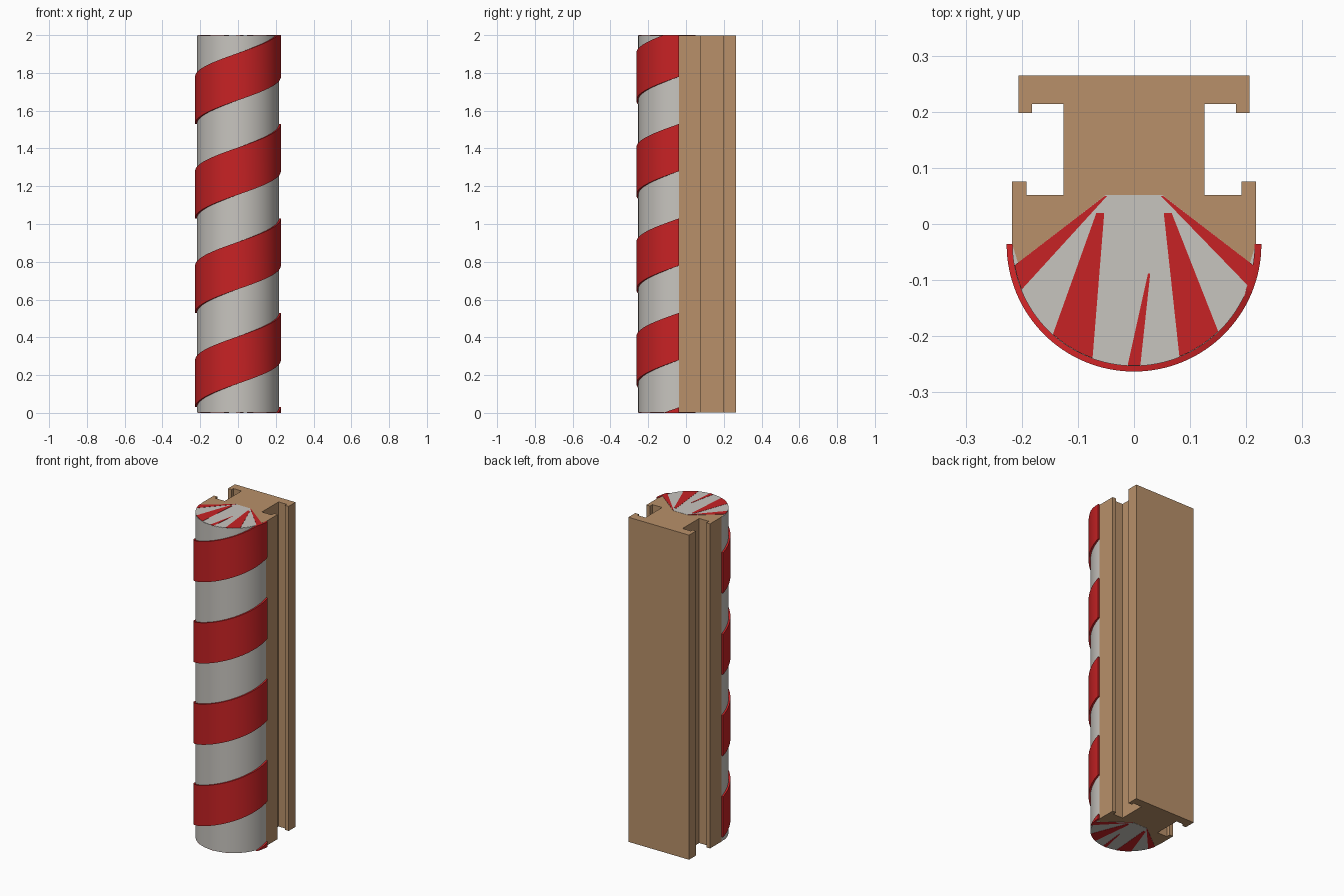
import bpy, bmesh, math
from mathutils import Vector

cube = bpy.data.objects.get("Cube")
if cube:
    bpy.data.objects.remove(cube, do_unlink=True)

HEIGHT = 2.0
CY = -0.036          # y of the column axis
R_CORE, R_BAND = 0.217, 0.227
PITCH, BAND = 0.5, 0.25
SEG = 64


def material(name, color):
    m = bpy.data.materials.new(name)
    m.use_nodes = True
    m.diffuse_color = (*color, 1)
    m.node_tree.nodes["Principled BSDF"].inputs["Base Color"].default_value = (*color, 1)
    return m


TAN = material("tan wood", (0.48, 0.28, 0.142))
WHITE = material("off white", (0.575, 0.555, 0.52))
RED = material("red", (0.575, 0.016, 0.018))


def finish(name, bm, mat, smooth=False):
    bmesh.ops.recalc_face_normals(bm, faces=bm.faces)
    mesh = bpy.data.meshes.new(name)
    bm.to_mesh(mesh)
    bm.free()
    mesh.materials.append(mat)
    ob = bpy.data.objects.new(name, mesh)
    bpy.context.collection.objects.link(ob)
    if smooth:
        bpy.ops.object.select_all(action='DESELECT')
        ob.select_set(True)
        bpy.context.view_layer.objects.active = ob
        bpy.ops.object.shade_smooth_by_angle(angle=math.radians(30))
    return ob


def prism(bm, outline, z0, z1):
    face = bm.faces.new([bm.verts.new((x, y, z0)) for x, y in outline])
    top = bmesh.ops.extrude_face_region(bm, geom=[face])
    verts = [v for v in top["geom"] if isinstance(v, bmesh.types.BMVert)]
    bmesh.ops.translate(bm, verts=verts, vec=(0, 0, z1 - z0))


def on_circle(r, a):
    return (r * math.cos(a), CY + r * math.sin(a))


def arc(r, a0, a1, n):
    return [on_circle(r, a0 + (a1 - a0) * i / n) for i in range(n + 1)]


# Slotted backing post, mirrored from its right half
half = [(0.206, 0.265), (0.206, 0.198), (0.182, 0.198), (0.182, 0.214),
        (0.126, 0.214), (0.126, 0.052), (0.192, 0.052), (0.192, 0.076),
        (0.217, 0.076), (0.217, CY), (0.205, -0.075)]
bm = bmesh.new()
prism(bm, half + [(-x, y) for x, y in reversed(half)], 0.002, HEIGHT - 0.002)
finish("backing_post", bm, TAN)

# Round front of the column
bm = bmesh.new()
prism(bm, arc(R_CORE, math.pi, 2 * math.pi, SEG), 0.003, HEIGHT - 0.003)
finish("column_front", bm, WHITE, True)

# Spiral bands, cut flush with both ends
bm = bmesh.new()
for k in range(-1, 4):
    rings = []
    for i in range(SEG + 1):
        t = i / SEG
        low = 0.03 + PITCH * (k + t / 2)
        a = math.pi * (1 + t)
        rings.append([bm.verts.new((*on_circle(r, a), z)) for r, z in
                      ((R_BAND, low), (R_BAND, low + BAND),
                       (R_CORE - 0.002, low + BAND), (R_CORE - 0.002, low))])
    for p, q in zip(rings, rings[1:]):
        for j in range(4):
            n = (j + 1) % 4
            bm.faces.new((p[j], p[n], q[n], q[j]))
    bm.faces.new(rings[0])
    bm.faces.new(rings[-1])
for z, d in ((0, -1), (HEIGHT, 1)):
    bmesh.ops.bisect_plane(bm, geom=bm.verts[:] + bm.edges[:] + bm.faces[:],
                           plane_co=Vector((0, 0, z)), plane_no=Vector((0, 0, d)),
                           clear_outer=True)
    bmesh.ops.holes_fill(bm, edges=[e for e in bm.edges if e.is_boundary], sides=0)
finish("spiral_bands", bm, RED, True)

# White end plates
plate = [(0.05, 0.052), (-0.05, 0.052)]
plate += arc(R_CORE - 0.001, math.radians(190), math.radians(350), 48)
bm = bmesh.new()
prism(bm, plate, 0.001, 0.003)
prism(bm, plate, HEIGHT - 0.003, HEIGHT - 0.001)
finish("end_plates", bm, WHITE)

# Red rays on the end plates: tip x, tip y, tip half width, arc start, arc end
rays = [(-0.05, 0.05, 0.002, 190, 202), (-0.06, 0.02, 0.007, 228, 250),
        (0.027, -0.088, 0.002, 267, 273), (0.06, 0.02, 0.007, 292, 314),
        (0.05, 0.05, 0.002, 340, 350)]
bm = bmesh.new()
for x, y, w, a0, a1 in rays:
    ray = [(x + w, y), (x - w, y)] + arc(R_CORE - 0.001, math.radians(a0), math.radians(a1), 6)
    prism(bm, ray, 0, 0.002)
    prism(bm, ray, HEIGHT - 0.002, HEIGHT)
finish("end_rays", bm, RED)
